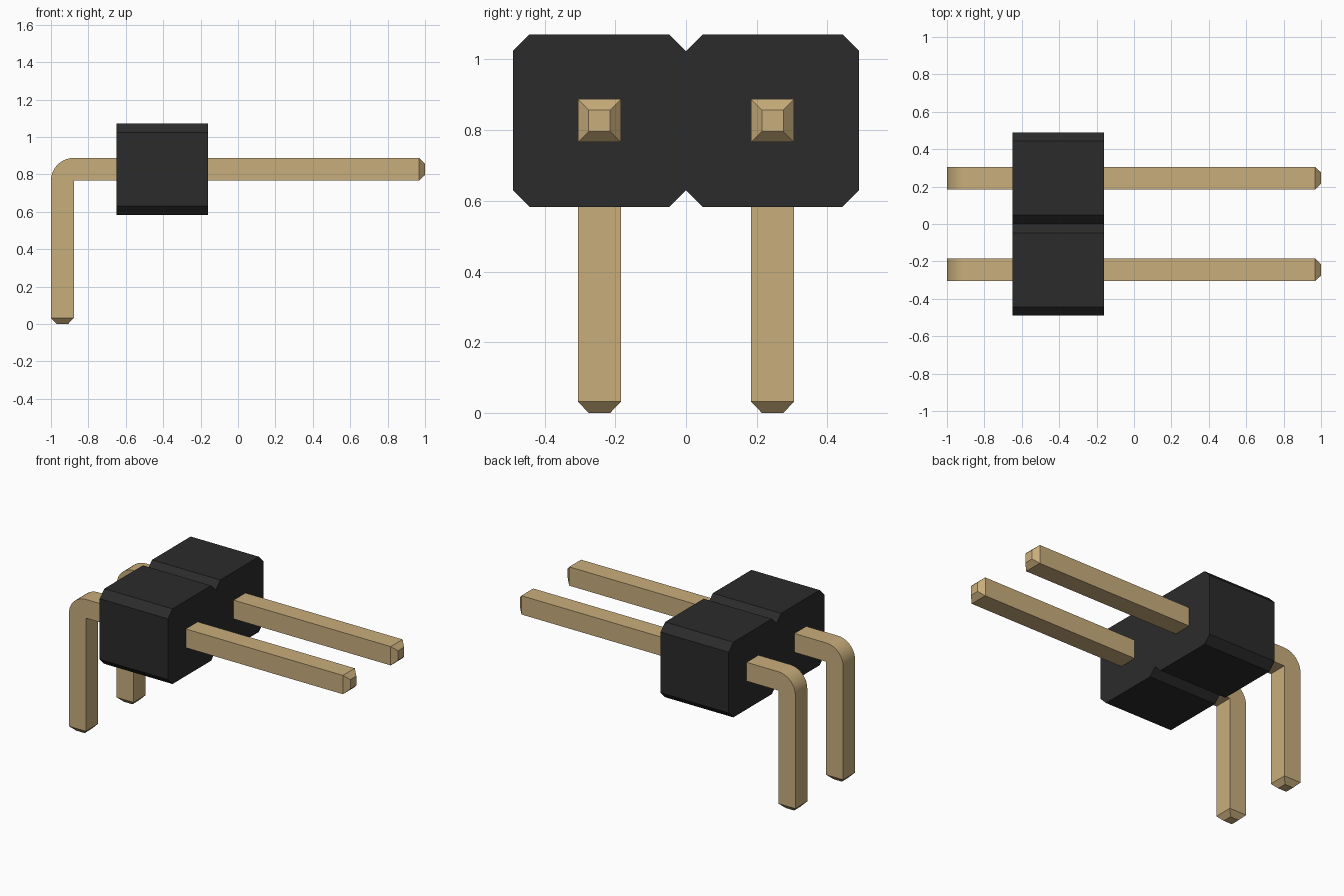
import bpy, bmesh, math
from mathutils import Vector

if "Cube" in bpy.data.objects:
    bpy.data.objects.remove(bpy.data.objects["Cube"])

PITCH = 0.245          # half the pin spacing
H = 0.061              # half the pin thickness
ZC = 0.827             # height of pin axis and housing centre


def material(name, rgb):
    m = bpy.data.materials.new(name)
    m.diffuse_color = (*rgb, 1)
    m.use_nodes = True
    m.node_tree.nodes["Principled BSDF"].inputs["Base Color"].default_value = m.diffuse_color
    return m


def prism(bm, points, offset):
    """Extrude a flat polygon by offset into a closed solid."""
    face = bm.faces.new([bm.verts.new(p) for p in points])
    new = bmesh.ops.extrude_face_region(bm, geom=[face], use_keep_orig=True)["geom"]
    bmesh.ops.translate(bm, vec=offset, verts=[v for v in new if isinstance(v, bmesh.types.BMVert)])
    bmesh.ops.recalc_face_normals(bm, faces=bm.faces[:])


def taper(bm, direction, length, factor):
    """Extrude the end face pointing along direction into a narrowed tip."""
    d = Vector(direction)
    bm.normal_update()
    end = max((f for f in bm.faces if f.normal.dot(d) > 0.99),
              key=lambda f: f.calc_center_median().dot(d))
    new = bmesh.ops.extrude_discrete_faces(bm, faces=[end])["faces"][0]
    c = new.calc_center_median()
    for v in new.verts:
        v.co = c + (v.co - c) * factor + d * length


def finish(bm, name, mat):
    bmesh.ops.recalc_face_normals(bm, faces=bm.faces[:])
    me = bpy.data.meshes.new(name)
    bm.to_mesh(me)
    bm.free()
    me.materials.append(mat)
    ob = bpy.data.objects.new(name, me)
    bpy.context.collection.objects.link(ob)
    return ob


black = material("black_plastic", (0.024, 0.024, 0.024))
gold = material("gold_metal", (0.58, 0.42, 0.20))

# Housing: two chamfered blocks joined by a notch
w, h, c = 0.49, 0.244, 0.047
top = [(w, h - c), (w - c, h), (c, h), (0, h - c), (-c, h), (c - w, h), (-w, h - c)]
outline = top + [(y, -z) for y, z in reversed(top)]
bm = bmesh.new()
prism(bm, [(-0.65, y, ZC + z) for y, z in outline], (0.49, 0, 0))
finish(bm, "housing", black)

# Bent pins: L-shaped side profile with a rounded outer corner and tapered ends
TIP, N = 0.032, 10
ix, iz = -1 + 2 * H, ZC - H
arc = [(ix - 2 * H * math.cos(a), iz + 2 * H * math.sin(a))
       for a in (math.pi / 2 * i / N for i in range(N + 1))]
side = [(-1, TIP)] + arc + [(1 - TIP, ZC + H), (1 - TIP, iz), (ix, iz), (ix, TIP)]
for name, y in (("front_pin", -PITCH), ("back_pin", PITCH)):
    bm = bmesh.new()
    prism(bm, [(x, y - H, z) for x, z in side], (0, 2 * H, 0))
    taper(bm, (1, 0, 0), TIP, 0.5)
    taper(bm, (0, 0, -1), TIP, 0.5)
    bmesh.ops.remove_doubles(bm, verts=bm.verts[:], dist=1e-5)
    pin = finish(bm, name, gold)
    bpy.ops.object.select_all(action="DESELECT")
    pin.select_set(True)
    bpy.context.view_layer.objects.active = pin
    bpy.ops.object.shade_smooth_by_angle(angle=math.radians(25))
